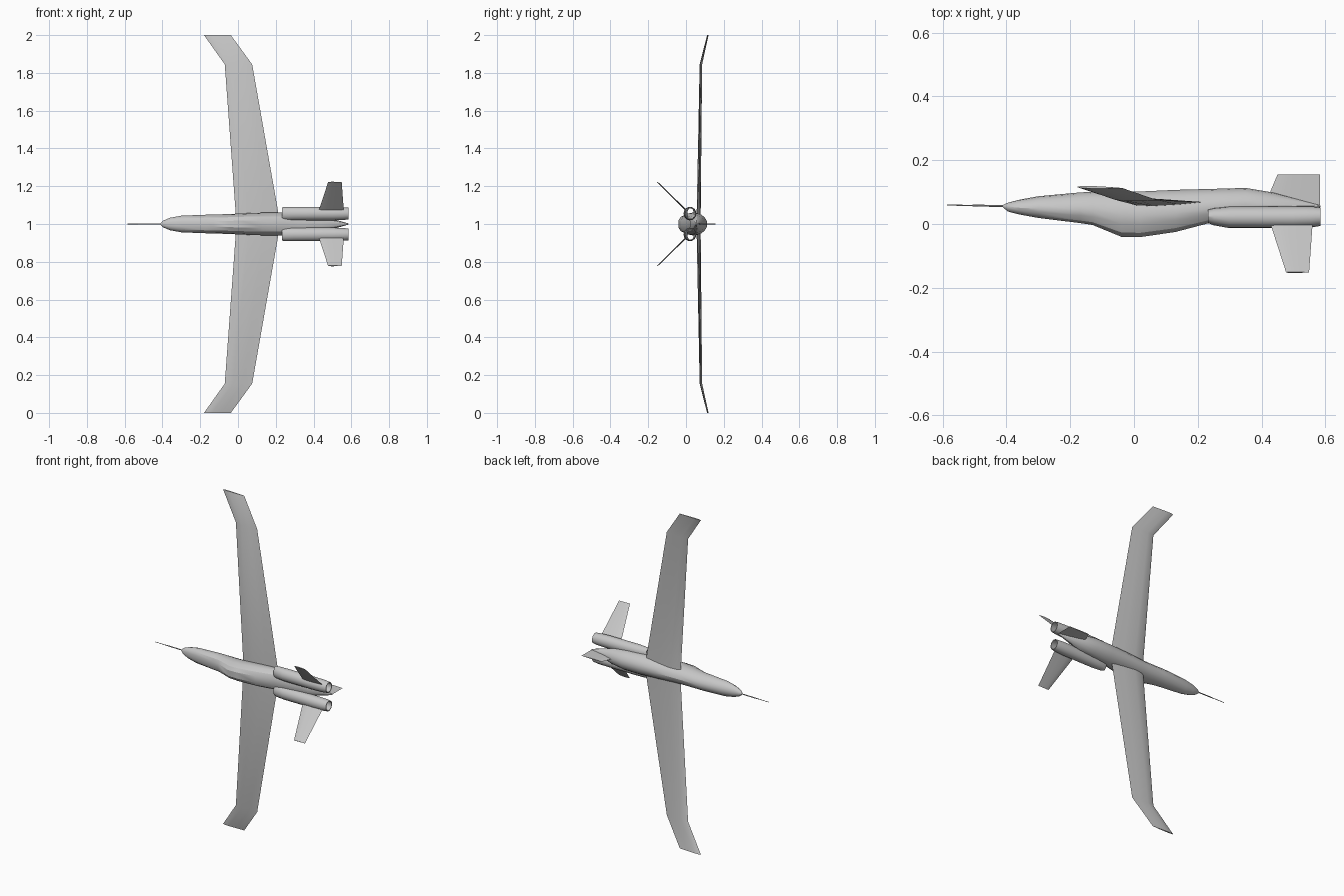
import bpy, bmesh, math
from mathutils import Vector

if "Cube" in bpy.data.objects:
    bpy.data.objects.remove(bpy.data.objects["Cube"])

grey = bpy.data.materials.new("light grey paint")
grey.use_nodes = True
COLOUR = (0.57, 0.57, 0.57, 1)
grey.diffuse_color = COLOUR
grey.node_tree.nodes["Principled BSDF"].inputs["Base Color"].default_value = COLOUR

MID = 1.0  # height of the fuselage axis


def loft(name, rings, loop=False, angle=28):
    """Skin a list of equal-length point rings; cap the ends or join them."""
    bm = bmesh.new()
    rows = [[bm.verts.new(p) for p in ring] for ring in rings]
    pairs = list(zip(rows, rows[1:]))
    if loop:
        pairs.append((rows[-1], rows[0]))
    else:
        bm.faces.new(rows[0])
        bm.faces.new(rows[-1])
    n = len(rows[0])
    for a, b in pairs:
        for i in range(n):
            j = (i + 1) % n
            bm.faces.new((a[i], a[j], b[j], b[i]))
    bmesh.ops.recalc_face_normals(bm, faces=bm.faces)
    mesh = bpy.data.meshes.new(name)
    bm.to_mesh(mesh)
    bm.free()
    mesh.materials.append(grey)
    obj = bpy.data.objects.new(name, mesh)
    bpy.context.collection.objects.link(obj)
    bpy.ops.object.select_all(action="DESELECT")
    obj.select_set(True)
    bpy.context.view_layer.objects.active = obj
    bpy.ops.object.shade_smooth_by_angle(angle=math.radians(angle))


def oval(x, y, ry, rz, z=MID, n=16):
    return [(x, y + ry * math.cos(2 * math.pi * i / n),
             z + rz * math.sin(2 * math.pi * i / n)) for i in range(n)]


# Airfoil as (fraction of chord, fraction of thickness)
FOIL = [(0, 0), (0.08, 0.35), (0.3, 0.55), (0.65, 0.35),
        (1, 0.02), (0.65, -0.3), (0.3, -0.45), (0.08, -0.3)]


def foil(lead, trail, thick, normal):
    lead, trail, normal = Vector(lead), Vector(trail), Vector(normal)
    return [lead.lerp(trail, c) + normal * (t * thick) for c, t in FOIL]


# Fuselage: half cross-section, then stations (x, top, bottom, side line, half width)
HALF = [(0, 1), (0.35, 0.93), (0.68, 0.7), (0.92, 0.35), (1, 0),
        (0.92, -0.4), (0.68, -0.8), (0.32, -1)]
STATIONS = [
    (-0.412, 0.059, 0.053, 0.056, 0.003),
    (-0.395, 0.067, 0.039, 0.054, 0.018),
    (-0.36, 0.076, 0.030, 0.051, 0.033),
    (-0.30, 0.087, 0.019, 0.048, 0.044),
    (-0.17, 0.099, 0.003, 0.043, 0.049),
    (-0.13, 0.101, -0.003, 0.040, 0.050),
    (-0.04, 0.101, -0.040, 0.028, 0.053),
    (0.02, 0.102, -0.041, 0.025, 0.056),
    (0.13, 0.107, -0.025, 0.035, 0.060),
    (0.24, 0.110, 0.004, 0.050, 0.060),
    (0.35, 0.113, 0.015, 0.058, 0.056),
    (0.44, 0.098, 0.025, 0.058, 0.045),
    (0.585, 0.058, 0.053, 0.056, 0.003),
]


def hull_ring(x, top, bottom, side, width):
    pts = [(w * width, side + h * ((top - side) if h > 0 else (side - bottom)))
           for w, h in HALF]
    return ([(x, y, MID + w) for w, y in pts]
            + [(x, y, MID - w) for w, y in reversed(pts[1:])])


loft("fuselage", [hull_ring(*s) for s in STATIONS])

# Nose probe: thin front needle on a slightly thicker stem
loft("nose_probe", [oval(x, y, r, r, n=8) for x, y, r in
                    ((-0.586, 0.0595, 0.0015), (-0.51, 0.058, 0.002),
                     (-0.50, 0.058, 0.003), (-0.40, 0.056, 0.003))])

# Wing: (span offset, leading x, trailing x, y of lead, y of trail, thickness)
WING = [(1.0, -0.18, -0.038, 0.116, 0.113, 0.008),
        (0.845, -0.07, 0.075, 0.080, 0.074, 0.013),
        (0, -0.008, 0.224, 0.064, 0.068, 0.022)]
wing_rows = [(MID + s, *r) for s, *r in WING]
wing_rows += [(MID - s, *r) for s, *r in reversed(WING[:-1])]
loft("wing", [foil((lx, ly, z), (tx, ty, z), t, (0, 1, 0))
              for z, lx, tx, ly, ty, t in wing_rows])

# Centre fin
loft("centre_fin", [foil((0.41, 0.06, MID), (0.583, 0.06, MID), 0.008, (0, 0, 1)),
                    foil((0.45, 0.155, MID), (0.583, 0.155, MID), 0.005, (0, 0, 1))])

# Nacelles as open tubes, and slanted tail fins, on both sides
OUTER = [(0.232, 0.024, 0.021, 0.033), (0.25, 0.023, 0.027, 0.035),
         (0.30, 0.021, 0.034, 0.036), (0.50, 0.021, 0.034, 0.036),
         (0.555, 0.022, 0.033, 0.034), (0.585, 0.023, 0.029, 0.031)]
LIP = 0.004
for side, label in ((1, "upper"), (-1, "lower")):
    z = MID + side * 0.055
    tube = [oval(x, y, ry, rz, z) for x, y, ry, rz in OUTER]
    tube += [oval(x, y, ry - LIP, rz - LIP, z) for x, y, ry, rz in reversed(OUTER)]
    loft(label + "_nacelle", tube, loop=True)

    normal = Vector((0, 1, side)).normalized()
    loft(label + "_tail_fin", [
        foil((0.428, 0.0, MID + side * 0.072), (0.56, 0.0, MID + side * 0.072),
             0.008, normal),
        foil((0.477, -0.152, MID + side * 0.222), (0.549, -0.152, MID + side * 0.222),
             0.005, normal)])
